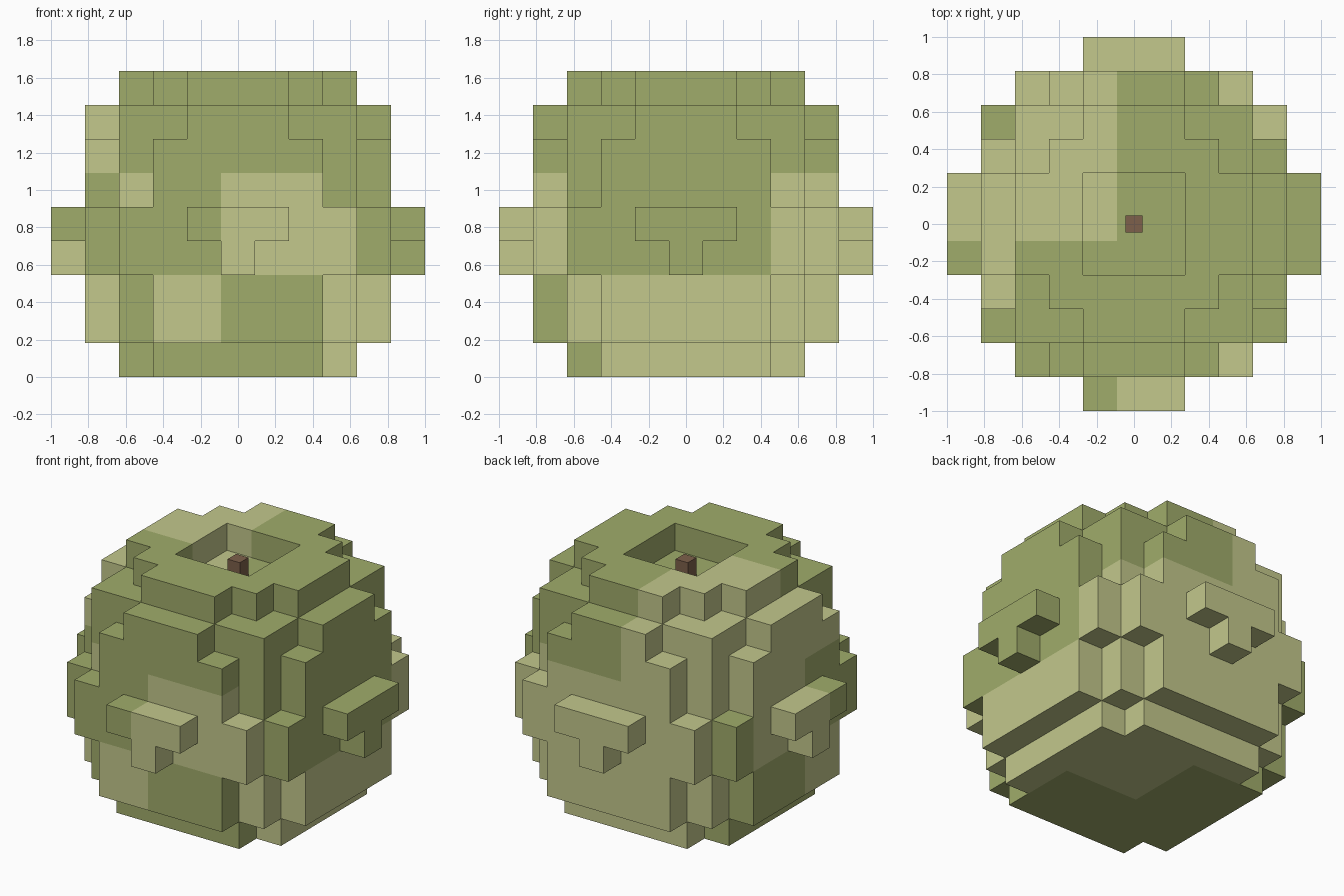
import bpy, bmesh
from mathutils import Vector

if "Cube" in bpy.data.objects:
    bpy.data.objects.remove(bpy.data.objects["Cube"])

U = 2 / 11  # edge length of one block


def material(name, rgb):
    m = bpy.data.materials.new(name)
    m.diffuse_color = (*rgb, 1)
    m.use_nodes = True
    m.node_tree.nodes["Principled BSDF"].inputs["Base Color"].default_value = m.diffuse_color
    return m


DARK = material("leaf green", (0.352, 0.413, 0.147))
LIGHT = material("pale green", (0.546, 0.578, 0.262))
BROWN = material("stem brown", (0.205, 0.117, 0.069))

# Mottled patches of 3x3x3 blocks: level -> rows front to back, columns left to right
PATCHES = [
    [".L..", "L..L", "..LL", ".LLL"],
    ["..LL", ".L..", "L...", ".LLL"],
    ["....", "L...", "LL..", ".L.."],
]
# Half width of the raised side panel at each layer
PANEL = {1: 2, 2: 2, 3: 3, 4: 3, 5: 2, 6: 2, 7: 1}


def part_of(x, y, z):
    """Name of the part that fills a block, or None for empty space."""
    b, a = sorted((abs(x), abs(y)))
    if a == 5:
        return "side_bumps" if (z == 4 and b <= 1) or (z == 3 and b == 0) else None
    if a == 4:
        return "side_panels" if b <= PANEL.get(z, -1) else None
    if z == 8:
        return "top_ring" if a == 2 or (a == 3 and b <= 1) else None
    if z == 0:
        return "base" if b <= 2 else None
    return "core"


cells = {}
for x in range(-5, 6):
    for y in range(-5, 6):
        for z in range(9):
            part = part_of(x, y, z)
            if part:
                cells[x, y, z] = part

DIRS = [Vector(d) for d in ((1, 0, 0), (-1, 0, 0), (0, 1, 0),
                            (0, -1, 0), (0, 0, 1), (0, 0, -1))]


def build_part(name):
    """Outer faces of all blocks of a part, coloured by patch."""
    bm = bmesh.new()
    for (x, y, z), part in cells.items():
        if part != name:
            continue
        pale = PATCHES[z // 3][y // 3 + 2][x // 3 + 2] == "L"
        centre = Vector((x, y, z + 0.5))
        for n in DIRS:
            if (x + int(n.x), y + int(n.y), z + int(n.z)) in cells:
                continue
            s = Vector((n.y, n.z, n.x))
            t = n.cross(s)
            ring = [(-s - t), (s - t), (s + t), (t - s)]
            face = bm.faces.new([bm.verts.new((centre + (n + c) / 2) * U) for c in ring])
            face.material_index = int(pale)
    bmesh.ops.remove_doubles(bm, verts=bm.verts, dist=0.001)
    mesh = bpy.data.meshes.new(name)
    bm.to_mesh(mesh)
    bm.free()
    mesh.materials.append(DARK)
    mesh.materials.append(LIGHT)
    bpy.context.collection.objects.link(bpy.data.objects.new(name, mesh))


for name in ("base", "core", "side_panels", "side_bumps", "top_ring"):
    build_part(name)

# Short stem standing in the top hollow
bottom, top = 8 * U, 8.68 * U
bpy.ops.mesh.primitive_cube_add(size=1, location=(0, 0, (bottom + top) / 2))
stem = bpy.context.object
stem.name = "stem"
stem.scale = (U / 2, U / 2, top - bottom)
stem.data.materials.append(BROWN)
